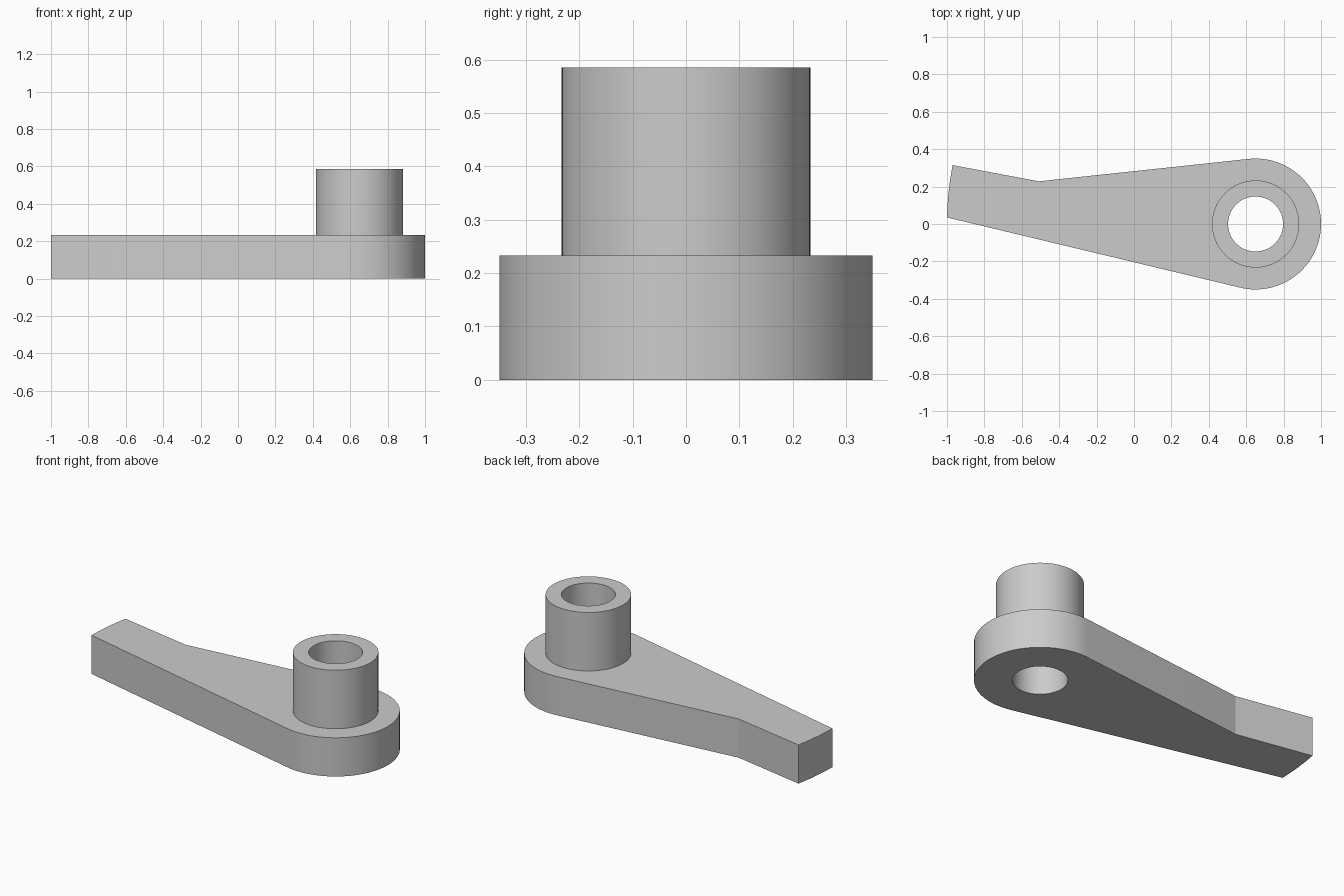
import bpy
import bmesh
from math import atan2, acos, hypot, cos, sin, pi, radians

cube = bpy.data.objects.get("Cube")
if cube:
    bpy.data.objects.remove(cube, do_unlink=True)

PIVOT_X = 0.65
HUB_R, SLEEVE_R, BORE_R, TIP_R = 0.35, 0.233, 0.147, 1.65
ARM_H, SLEEVE_TOP = 0.233, 0.585
SEGMENTS = 96

grey = bpy.data.materials.new("plain grey")
grey.use_nodes = True
grey.diffuse_color = (0.6, 0.6, 0.6, 1)
grey.node_tree.nodes["Principled BSDF"].inputs["Base Color"].default_value = (0.6, 0.6, 0.6, 1)


def arc(radius, start, end, steps):
    """Points on an arc around the pivot, both ends included."""
    angles = [start + (end - start) * i / steps for i in range(steps + 1)]
    return [(PIVOT_X + radius * cos(a), radius * sin(a)) for a in angles]


def circle(radius):
    return arc(radius, 0, 2 * pi, SEGMENTS)[:-1]


def tangent_angle(x, y, side):
    """Angle on the hub where a straight edge from (x, y) touches it."""
    dx = x - PIVOT_X
    return atan2(y, dx) + side * acos(HUB_R / hypot(dx, y))


def ring(bm, points, z):
    return [bm.verts.new((x, y, z)) for x, y in points]


def wall(bm, lower, upper):
    """Quads between two matching rings, facing outwards."""
    for i in range(len(lower)):
        j = (i + 1) % len(lower)
        bm.faces.new((lower[i], lower[j], upper[j], upper[i]))


def cap(bm, outer, inner, up):
    """Flat face between an outline and a round hole."""
    edges = []
    for loop in (outer, inner):
        for i, v in enumerate(loop):
            w = loop[(i + 1) % len(loop)]
            edges.append(bm.edges.get((v, w)) or bm.edges.new((v, w)))
    made = bmesh.ops.triangle_fill(bm, edges=edges, use_beauty=True)["geom"]
    for f in made:
        if isinstance(f, bmesh.types.BMFace):
            f.normal_update()
            if f.normal.z * up < 0:
                f.normal_flip()


def finish(bm, name):
    mesh = bpy.data.meshes.new(name)
    bm.to_mesh(mesh)
    bm.free()
    mesh.materials.append(grey)
    obj = bpy.data.objects.new(name, mesh)
    bpy.context.collection.objects.link(obj)
    bpy.ops.object.select_all(action="DESELECT")
    obj.select_set(True)
    bpy.context.view_layer.objects.active = obj
    bpy.ops.object.shade_smooth_by_angle(angle=radians(12))


# Lever arm: round hub, tapering edges, a bend and a curved tip
bend = (-0.51, 0.228)
tip_start = atan2(0.315, -1.62)
tip_end = atan2(0.035, -1.65)
tip = arc(TIP_R, tip_start, tip_end, 8)
hub_start = tangent_angle(*tip[-1], 1) - 2 * pi
hub_end = tangent_angle(*bend, -1)
outline = arc(HUB_R, hub_start, hub_end, 48) + [bend] + tip

bm = bmesh.new()
bottom, top = ring(bm, outline, 0), ring(bm, outline, ARM_H)
wall(bm, bottom, top)
cap(bm, bottom, ring(bm, circle(BORE_R), 0), -1)
cap(bm, top, ring(bm, circle(SLEEVE_R), ARM_H), 1)
finish(bm, "lever_arm")

# Sleeve: outer wall above the arm, rim, and bore through the whole height
bm = bmesh.new()
outer_low = ring(bm, circle(SLEEVE_R), ARM_H)
outer_top = ring(bm, circle(SLEEVE_R), SLEEVE_TOP)
bore_top = ring(bm, circle(BORE_R), SLEEVE_TOP)
bore_low = ring(bm, circle(BORE_R), 0)
for low, high in ((outer_low, outer_top), (outer_top, bore_top), (bore_top, bore_low)):
    wall(bm, low, high)
finish(bm, "sleeve")
